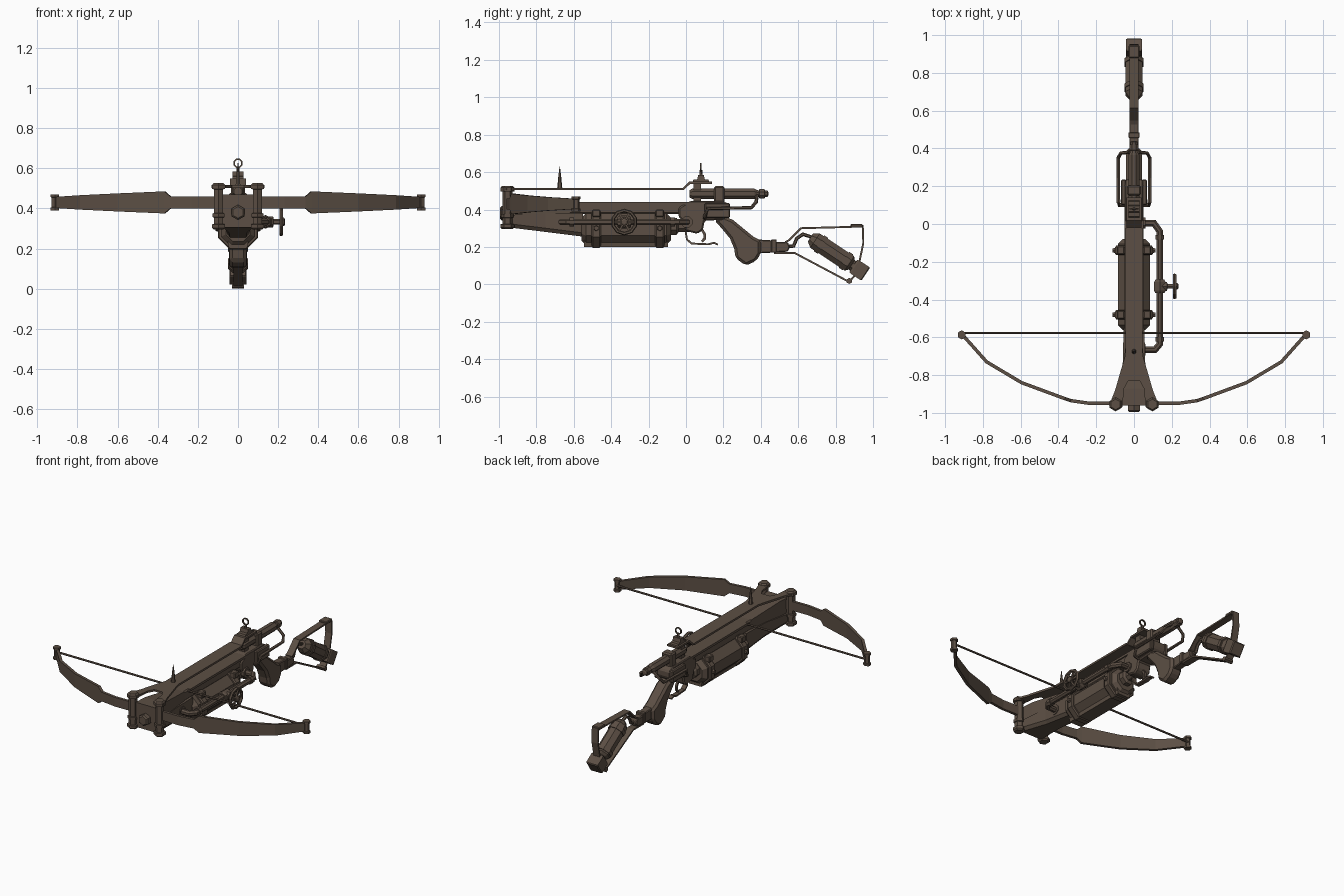
import bpy, bmesh, math
from mathutils import Vector as V

if "Cube" in bpy.data.objects:
    bpy.data.objects.remove(bpy.data.objects["Cube"])

mat = bpy.data.materials.new("dark_bronze_brown")
mat.diffuse_color = (0.107, 0.078, 0.058, 1)
mat.use_nodes = True
mat.node_tree.nodes["Principled BSDF"].inputs["Base Color"].default_value = mat.diffuse_color


def finish(name, bm, bevel=0):
    bmesh.ops.recalc_face_normals(bm, faces=bm.faces[:])
    me = bpy.data.meshes.new(name)
    bm.to_mesh(me)
    bm.free()
    me.materials.append(mat)
    ob = bpy.data.objects.new(name, me)
    bpy.context.collection.objects.link(ob)
    if bevel:
        m = ob.modifiers.new("chamfer", 'BEVEL')
        m.width, m.segments, m.limit_method = bevel, 1, 'ANGLE'
    return ob


def skin(name, rings, closed=False, bevel=0):
    """Join equal-sized rings of points into a solid."""
    bm = bmesh.new()
    vs = [[bm.verts.new(p) for p in r] for r in rings]
    n, m = len(vs[0]), len(vs)
    for i in range(m if closed else m - 1):
        a, b = vs[i], vs[(i + 1) % m]
        for k in range(n):
            bm.faces.new((a[k], a[(k + 1) % n], b[(k + 1) % n], b[k]))
    if not closed:
        bm.faces.new(vs[0])
        bm.faces.new(vs[-1])
    return finish(name, bm, bevel)


def side_profile(name, pts, hw, bevel=0):
    """Outline in (y, z), extruded to both sides of x = 0."""
    return skin(name, [[(s * hw, y, z) for y, z in pts] for s in (-1, 1)], bevel=bevel)


def plan_profile(name, pts, z0, z1):
    return skin(name, [[(x, y, z) for x, y in pts] for z in (z0, z1)])


def box(name, x0, x1, y0, y1, z0, z1, bevel=0):
    return skin(name, [[(x0, y, z0), (x1, y, z0), (x1, y, z1), (x0, y, z1)] for y in (y0, y1)], bevel=bevel)


def lathe(name, start, axis, rings, n=8):
    """Faceted turned part: rings are (distance along axis, flat-to-flat radius)."""
    t = V(axis).normalized()
    u = t.cross(V((0, 0, 1)) if abs(t.z) < .9 else V((0, 1, 0))).normalized()
    w = t.cross(u)
    out = []
    for d, r in rings:
        r /= math.cos(math.pi / n)
        angs = [2 * math.pi * (k + .5) / n for k in range(n)]
        out.append([V(start) + t * d + u * r * math.cos(a) + w * r * math.sin(a) for a in angs])
    return skin(name, out)


def sweep(name, pts, side, w, h, n=4, closed=False):
    """Sweep a section w (along side) by h along a path; w may vary per point."""
    pts = [V(p) for p in pts]
    m = len(pts)
    out = []
    for i, p in enumerate(pts):
        a = pts[(i - 1) % m] if closed or i else None
        b = pts[(i + 1) % m] if closed or i < m - 1 else None
        d0 = (p - a).normalized() if a is not None else (b - p).normalized()
        d1 = (b - p).normalized() if b is not None else d0
        t = (d0 + d1).normalized()
        miter = 1 / max(.5, t.dot(d0))
        s = V(side)
        s = (s - t * s.dot(t)).normalized()
        u = t.cross(s)
        ww = w[i] if isinstance(w, list) else w
        f = .5 / math.cos(math.pi / n)
        out.append([p + s * ww * f * math.cos(2 * math.pi * (k + .5) / n)
                    + u * h * f * miter * math.sin(2 * math.pi * (k + .5) / n) for k in range(n)])
    return skin(name, out, closed)


def circle(c, r, n, axis):
    out = []
    for k in range(n):
        a = 2 * math.pi * (k + .5) / n
        q = (r * math.cos(a), r * math.sin(a))
        out.append(V(c) + (V((0, *q)) if axis == 'x' else V((q[0], 0, q[1]))))
    return out


# Bow limbs, tips and string
half = [(.12, -.948, .06), (.23, -.95, .06), (.335, -.935, .06), (.365, -.925, .11),
        (.595, -.84, .09), (.78, -.73, .072), (.905, -.59, .055)]
full = [(-x, y, h) for x, y, h in reversed(half)] + half
sweep("bow_limbs", [(x, y, .43) for x, y, h in full], (0, 0, 1), [h for x, y, h in full], .018)
sweep("bow_string", [(-.91, -.577, .43), (.91, -.577, .43)], (0, 0, 1), .011, .011, 6)
for s in (-1, 1):
    lathe("limb_tip", (s * .912, -.587, .39), (0, 0, 1),
          [(0, .021), (.014, .021), (.016, .016), (.064, .016), (.066, .021), (.08, .021)], 6)
    # Limb clamp bolts
    lathe("clamp_bolt", (s * .097, -.955, .295), (0, 0, 1),
          [(0, .024), (.008, .032), (.026, .032), (.028, .023), (.06, .023), (.062, .029), (.08, .029),
           (.082, .023), (.2, .023), (.202, .032), (.222, .032), (.232, .024)], 6)

# Raised top plate with front fork, and stepped rear end
hp = [(.045, -.02), (.045, -.69), (.1, -.88), (.132, -.96), (.1, -.985), (.062, -.97), (.052, -.87), (.03, -.83)]
plan_profile("top_plate", hp + [(-x, y) for x, y in reversed(hp)], .503, .516)
sweep("top_plate_step", [(0, -.03, .5095), (0, -.015, .5095), (0, .02, .543), (0, .14, .543)], (1, 0, 0), .08, .012)

# Front and rear sights
lathe("front_sight", (0, -.675, .514), (0, 0, 1), [(0, .012), (.02, .01), (.06, .007), (.115, .001)], 6)
side_profile("rear_sight_base", [(.035, .548), (.125, .548), (.12, .56), (.1, .562), (.095, .585),
                                 (.065, .585), (.06, .562), (.04, .56)], .028)
lathe("rear_sight_stem", (0, .08, .58), (0, 0, 1), [(0, .008), (.03, .006)], 6)
sweep("rear_sight_ring", circle((0, .08, .625), .021, 8, 'y'), (0, 1, 0), .008, .007, 4, True)

# Rail, lower fork and muzzle
box("rail", -.042, .042, -.93, .2, .375, .44, .008)
box("rail_top_strip", -.05, .05, -.57, .2, .425, .44)
skin("lower_fork", [[(-a, y, z0 + .02), (-b, y, z0), (b, y, z0), (a, y, z0 + .02), (a, y, z1), (-a, y, z1)]
                    for y, a, b, z0, z1 in ((-.955, .09, .075, .305, .37), (-.75, .06, .045, .28, .38),
                                            (-.55, .055, .04, .255, .38))])
skin("upper_fork", [[(-a, y, .37), (a, y, .37), (a, y, z), (-a, y, z)]
                    for y, a, z in ((-.96, .075, .47), (-.87, .07, .47), (-.62, .042, .44))])
lathe("muzzle", (0, -.995, .38), (0, 1, 0), [(0, .025), (.008, .033), (.04, .033), (.042, .028), (.2, .028)], 6)

# Pressure tank under the rail with its straps
lathe("pressure_tank", (0, -.56, .295), (0, 1, 0),
      [(0, .06), (.025, .085), (.455, .085), (.48, .06)], 8)
for y in (-.505, -.165):
    lathe("tank_strap", (0, y, .295), (0, 1, 0), [(0, .094), (.008, .1), (.042, .1), (.05, .094)], 8)
    for s in (-1, 1):
        box("strap_lug", s * .07 - .02, s * .07 + .02, y + .003, y + .047, .36, .4, .005)
        lathe("strap_bolt", (s * .095, y + .025, .3), (s, 0, 0), [(0, .014), (.018, .011)], 6)
skin("tank_keel", [[(-.06, y, .3), (-.045, y, .2), (.045, y, .2), (.06, y, .3)] for y in (-.545, -.095)])
lathe("tank_neck", (0, -.1, .31), (0, 1, 0), [(0, .045), (.05, .045), (.06, .03), (.12, .03)], 8)

# Gas pipe with valve and hand wheel on the right side
z = .333
sweep("gas_pipe", [(.03, .005, z), (.105, .005, z), (.137, -.04, z), (.137, -.635, z), (.112, -.665, z),
                   (.03, -.665, z)], (0, 0, 1), .034, .034, 8)
for y in (-.07, -.61):
    lathe("pipe_collar", (.137, y - .012, z), (0, 1, 0), [(0, .023), (.024, .023)], 8)
for y in (.005, -.665):
    lathe("pipe_flange", (.04, y, z), (1, 0, 0), [(0, .03), (.022, .03)], 8)
lathe("valve_body", (.137, -.365, z), (0, 1, 0), [(0, .024), (.012, .03), (.058, .03), (.07, .024)], 6)
lathe("valve_stem", (.14, -.33, z), (1, 0, 0),
      [(0, .024), (.035, .024), (.037, .012), (.07, .012), (.072, .018), (.09, .018), (.095, .01)], 6)
sweep("hand_wheel", circle((.215, -.33, z), .062, 10, 'x'), (1, 0, 0), .018, .016, 6, True)
for k in range(3):
    a = math.pi * k / 3
    d = V((0, math.cos(a), math.sin(a))) * .06
    c = V((.215, -.33, z))
    sweep("wheel_spoke", [c - d, c + d], (1, 0, 0), .01, .011)

# Receiver, trigger and guard
side_profile("receiver", [(-.04, .36), (-.04, .41), (.02, .445), (.2, .445), (.235, .425), (.235, .38), (.2, .345),
                          (.1, .34), (.09, .29), (.06, .27), (0, .285), (-.02, .34)], .05, .008)
for s in (-1, 1):
    box("receiver_cheek", s * .055 - .014, s * .055 + .014, .1, .235, .355, .435, .006)
    # Carrying tubes along the sight cylinder
    sweep("side_tube", [(s * .04, .10, .35), (s * .08, .10, .36), (s * .083, .115, .405), (s * .083, .35, .41),
                        (s * .07, .375, .44), (s * .025, .38, .475)], (.3 * s, .35, 1), .016, .016, 6)
sweep("trigger_guard", [(0, -.005, .3), (0, .005, .24), (0, .03, .218), (0, .12, .214), (0, .15, .222),
                        (0, .17, .212)], (1, 0, 0), .03, .01)
sweep("trigger", [(0, .08, .3), (0, .1, .268), (0, .1, .245), (0, .085, .228)], (1, 0, 0), .014, .014)

# Cylinder over the receiver
lathe("upper_cylinder", (0, .02, .484), (0, 1, 0),
      [(0, .02), (.015, .028), (.345, .028), (.36, .02), (.37, .018), (.372, .025), (.4, .025), (.402, .018),
       (.415, .018), (.42, .01)], 8)
box("cylinder_clamp", -.036, .036, .15, .205, .43, .525, .008)
box("cylinder_front_mount", -.02, .02, .04, .08, .43, .54)

# Pistol grip and neck
side_profile("grip", [(.15, .345), (.2, .365), (.25, .345), (.36, .255), (.4, .235), (.4, .165), (.375, .125),
                      (.32, .1), (.265, .14), (.258, .19), (.235, .245), (.19, .3)], .042, .014)
side_profile("grip_neck", [(.38, .24), (.46, .235), (.47, .225), (.545, .225), (.555, .2), (.545, .175),
                           (.47, .17), (.38, .165)], .025, .005)
box("neck_band", -.03, .03, .455, .485, .17, .24, .004)

# Flat strap shoulder frame
sweep("stock_upper_strap", [(0, .53, .225), (0, .55, .235), (0, .615, .3), (0, .88, .307), (0, .945, .312),
                            (0, .948, .22), (0, .925, .11)], (1, 0, 0), .046, .01)
sweep("stock_lower_strap", [(0, .47, .168), (0, .58, .168), (0, .872, .013), (0, .91, .055)], (1, 0, 0), .046, .01)
box("strap_top_block", -.028, .028, .88, .945, .303, .322, .004)
lathe("strap_end_pin", (-.03, .873, .018), (1, 0, 0), [(0, .014), (.06, .014)], 6)

# Stock gas bottle, its cap and hose
ax = V((0, .28, -.185)).normalized()
p0 = V((0, .665, .25))
lathe("gas_bottle", p0, ax, [(0, .025), (.03, .046), (.25, .046), (.265, .03), (.33, .03)], 8)
for d in (.055, .215):
    lathe("bottle_band", p0 + ax * d, ax, [(0, .051), (.025, .051)], 8)
lathe("bottle_cap", p0 + ax * .275, ax, [(0, .038), (.01, .042), (.075, .042), (.08, .036)], 4)
sweep("bottle_hose", [(0, .53, .2), (0, .575, .205), (0, .592, .245), (0, .625, .268), (0, .665, .255), (0, .69, .235)],
      (1, 0, 0), .018, .016, 6)
